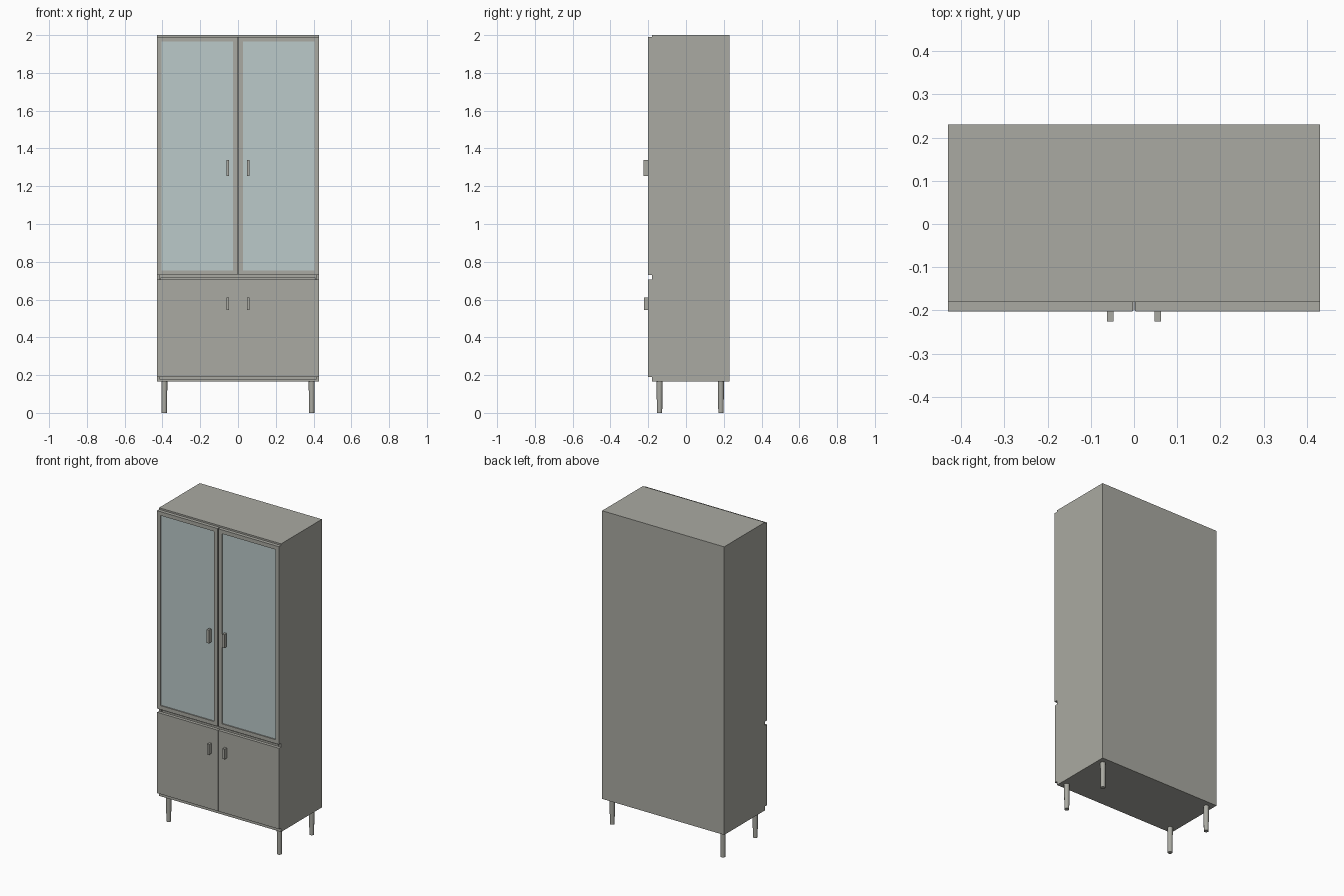
import bpy
import bmesh
from mathutils import Matrix, Vector

cube = bpy.data.objects.get("Cube")
if cube:
    bpy.data.objects.remove(cube)


def make_material(name, rgb):
    mat = bpy.data.materials.new(name)
    mat.use_nodes = True
    mat.diffuse_color = (*rgb, 1)
    mat.node_tree.nodes["Principled BSDF"].inputs["Base Color"].default_value = (*rgb, 1)
    return mat


PAINT = make_material("warm grey paint", (0.40, 0.40, 0.36))
GLASS = make_material("pale blue glass", (0.50, 0.59, 0.59))


def add_object(name, bm, *mats):
    bmesh.ops.recalc_face_normals(bm, faces=bm.faces)
    mesh = bpy.data.meshes.new(name)
    bm.to_mesh(mesh)
    bm.free()
    for mat in mats:
        mesh.materials.append(mat)
    obj = bpy.data.objects.new(name, mesh)
    bpy.context.collection.objects.link(obj)
    return obj


def box_mesh(low, high):
    low, high = Vector(low), Vector(high)
    bm = bmesh.new()
    matrix = Matrix.Translation((low + high) / 2) @ Matrix.Diagonal((*(high - low), 1))
    bmesh.ops.create_cube(bm, size=1, matrix=matrix)
    bm.normal_update()
    return bm


def recess(bm, face, margin, depth):
    """Inset a face and push the middle straight in, leaving a square-edged rim."""
    bmesh.ops.inset_individual(bm, faces=[face], thickness=margin)
    inward = -face.normal * depth
    middle = bmesh.ops.extrude_discrete_faces(bm, faces=[face])["faces"][0]
    bmesh.ops.translate(bm, verts=middle.verts, vec=inward)
    return middle


def mirrored_box(name, low, high):
    for side, sign in (("left", 1), ("right", -1)):
        xs = sorted((low[0] * sign, high[0] * sign))
        bm = box_mesh((xs[0], *low[1:]), (xs[1], *high[1:]))
        add_object(f"{side}_{name}", bm, PAINT)


# Open-fronted cabinet shell and the shelf dividing it
W, FRONT, BACK = 0.43, -0.18, 0.23
shell = box_mesh((-W, FRONT, 0.165), (W, BACK, 2))
opening = min(shell.faces, key=lambda f: f.normal.y)
recess(shell, opening, 0.02, 0.39)
add_object("cabinet_shell", shell, PAINT)
add_object("middle_shelf", box_mesh((-0.41, FRONT, 0.695), (0.41, 0.21, 0.716)), PAINT)

# Glazed upper doors, with the pane set in from both faces
for side, sign in (("left", 1), ("right", -1)):
    xs = sorted((0.003 * sign, W * sign))
    door = box_mesh((xs[0], -0.202, 0.73), (xs[1], FRONT, 1.99))
    for face in [f for f in door.faces if abs(f.normal.y) > 0.9]:
        recess(door, face, 0.035, 0.007).material_index = 1
    add_object(f"{side}_glass_door", door, PAINT, GLASS)

# Solid lower doors and all pulls
mirrored_box("lower_door", (0.001, -0.2, 0.19), (W, FRONT, 0.705))
mirrored_box("upper_handle", (0.047, -0.226, 1.255), (0.062, -0.202, 1.34))
mirrored_box("lower_handle", (0.047, -0.223, 0.545), (0.062, -0.2, 0.61))

# Slim round legs, slightly tapered
for depth, y in (("front", -0.14), ("back", 0.185)):
    for side, x in (("left", 0.39), ("right", -0.39)):
        leg = bmesh.new()
        bmesh.ops.create_cone(leg, cap_ends=True, segments=16, radius1=0.014,
                              radius2=0.016, depth=0.165,
                              matrix=Matrix.Translation((x, y, 0.0825)))
        obj = add_object(f"{depth}_{side}_leg", leg, PAINT)
        bpy.ops.object.select_all(action="DESELECT")
        obj.select_set(True)
        bpy.context.view_layer.objects.active = obj
        bpy.ops.object.shade_smooth_by_angle()
